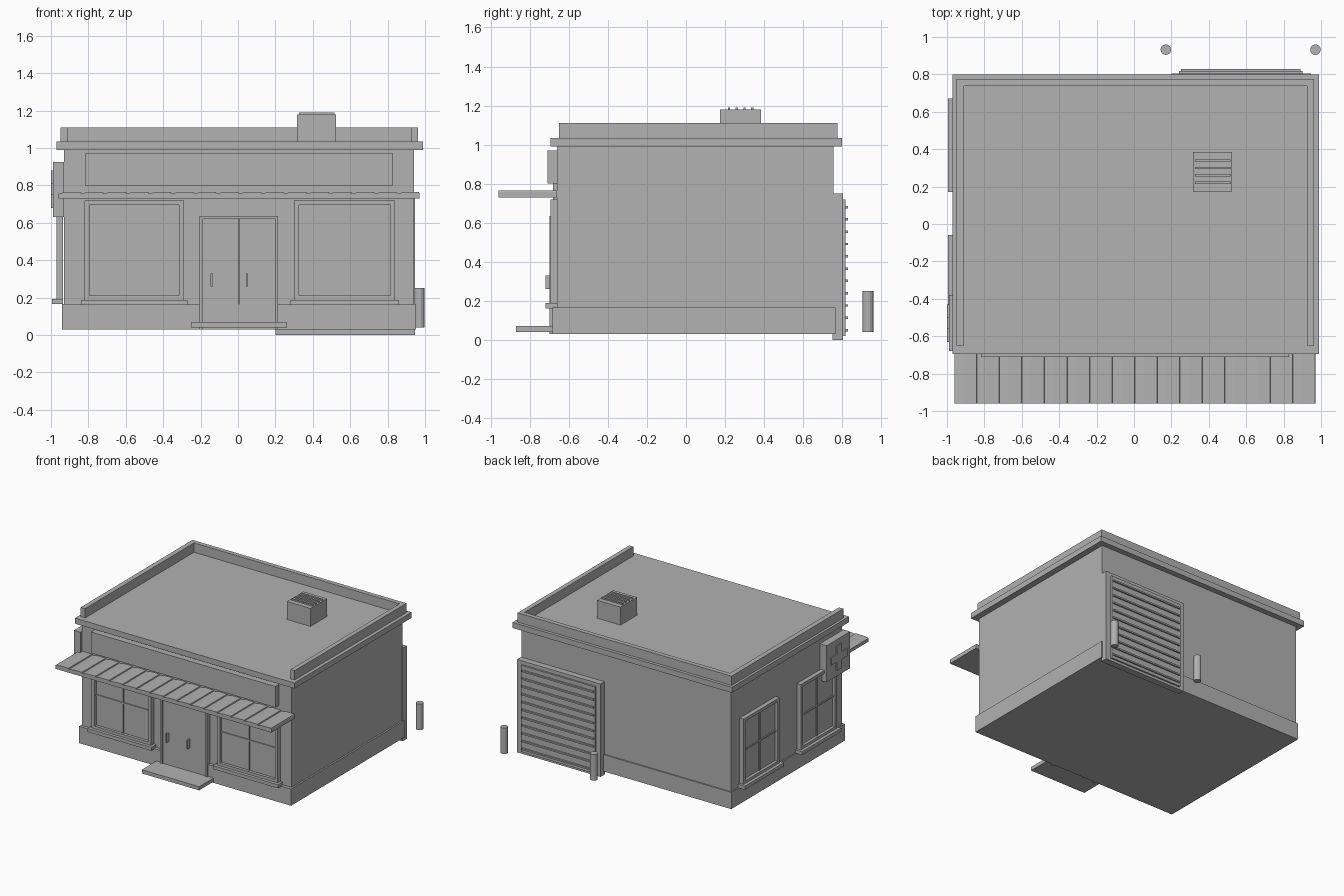
import bpy, bmesh, math

old = bpy.data.objects.get("Cube")
if old:
    bpy.data.objects.remove(old, do_unlink=True)

grey = bpy.data.materials.new("plain_grey")
grey.use_nodes = True
GREY = (0.445, 0.445, 0.445, 1)
grey.diffuse_color = GREY
grey.node_tree.nodes["Principled BSDF"].inputs["Base Color"].default_value = GREY


def finish(name, bm):
    bmesh.ops.recalc_face_normals(bm, faces=bm.faces)
    mesh = bpy.data.meshes.new(name)
    bm.to_mesh(mesh)
    bm.free()
    mesh.materials.append(grey)
    obj = bpy.data.objects.new(name, mesh)
    bpy.context.scene.collection.objects.link(obj)
    return obj


def add_box(bm, x, y, z):
    """Add a box from (min, max) ranges."""
    verts = bmesh.ops.create_cube(bm, size=1)["verts"]
    for v in verts:
        v.co = [(a + b) / 2 + c * (b - a) for c, (a, b) in zip(v.co, (x, y, z))]


def boxes(name, *ranges):
    bm = bmesh.new()
    for r in ranges:
        add_box(bm, *r)
    return finish(name, bm)


def extrude_profile(name, points, y0, y1):
    """Sweep an x-z outline along y."""
    bm = bmesh.new()
    face = bm.faces.new([bm.verts.new((px, y0, pz)) for px, pz in points])
    new = bmesh.ops.extrude_face_region(bm, geom=[face])["geom"]
    bmesh.ops.translate(bm, verts=[v for v in new if isinstance(v, bmesh.types.BMVert)],
                        vec=(0, y1 - y0, 0))
    return finish(name, bm)


def window(name, u, z, wall, out, along_x):
    """Framed four-pane window with a sill; u runs along the wall, out is outward."""
    def place(ur, depth, zr):
        d = tuple(sorted((wall, wall + out * depth)))
        return (ur, d, zr) if along_x else (d, ur, zr)
    (a, b), (lo, hi) = u, z
    w, mid, centre = 0.025, (a + b) / 2, (lo + hi) / 2
    boxes(name + "_frame",
          place((a, a + w), 0.035, z), place((b - w, b), 0.035, z),
          place((a + w, b - w), 0.035, (hi - w, hi)),
          place((a + w, b - w), 0.035, (lo, lo + w)))
    boxes(name + "_glass", place((a + w, b - w), 0.012, (lo + w, hi - w)))
    boxes(name + "_bars",
          place((mid - 0.006, mid + 0.006), 0.02, (lo + w, hi - w)),
          place((a + w, b - w), 0.02, (centre - 0.006, centre + 0.006)))
    boxes(name + "_sill", place((a - 0.02, b + 0.02), 0.06, (lo - 0.025, lo + 0.003)))


# Main building
boxes("walls", ((-0.93, 0.94), (-0.66, 0.755), (0.03, 1.0)))
boxes("plinth", ((-0.94, 0.953), (-0.685, 0.765), (0.03, 0.165)))
boxes("cornice", ((-0.97, 0.99), (-0.695, 0.80), (0.99, 1.035)))
boxes("parapet",
      ((-0.95, -0.91), (-0.65, 0.775), (1.035, 1.11)),
      ((0.925, 0.962), (-0.65, 0.775), (1.035, 1.11)),
      ((-0.91, 0.925), (0.738, 0.775), (1.035, 1.11)))

# Rooftop vent with slats
boxes("roof_vent", ((0.315, 0.525), (0.175, 0.385), (1.035, 1.18)))
boxes("roof_vent_slats",
      *[((0.325, 0.515), (y - 0.006, y + 0.006), (1.18, 1.19))
        for y in (0.22, 0.26, 0.30, 0.34)])

# Front fascia board and ribbed awning
boxes("fascia_board", ((-0.817, 0.83), (-0.71, -0.66), (0.80, 0.97)))
RIBS = 16
pitch = 1.93 / RIBS
top = []
for i in range(RIBS):
    x = -0.96 + i * pitch
    top += [(x, 0.757), (x + pitch * 0.4, 0.765), (x + pitch * 0.98, 0.765)]
extrude_profile("awning", [(0.97, 0.73), (-0.96, 0.73)] + top + [(0.97, 0.757)],
                -0.96, -0.66)

# Windows on the front and on the right wall
window("front_window_right", (-0.82, -0.29), (0.185, 0.72), -0.66, -1, True)
window("front_window_left", (0.30, 0.84), (0.185, 0.72), -0.66, -1, True)
window("side_window_back", (0.19, 0.65), (0.19, 0.72), -0.935, -1, False)
window("side_window_front", (-0.54, -0.08), (0.19, 0.72), -0.935, -1, False)

# Double front door
boxes("door_frame",
      ((-0.205, -0.187), (-0.70, -0.66), (0.03, 0.635)),
      ((0.197, 0.213), (-0.70, -0.66), (0.03, 0.635)),
      ((-0.187, 0.197), (-0.70, -0.66), (0.62, 0.635)))
boxes("door_leaves",
      ((-0.187, 0.003), (-0.69, -0.66), (0.04, 0.62)),
      ((0.007, 0.197), (-0.69, -0.66), (0.04, 0.62)))
boxes("door_handles", *[((x - 0.006, x + 0.006), (-0.72, -0.69), (0.26, 0.33))
                        for x in (-0.14, 0.048)])
boxes("door_step", ((-0.25, 0.262), (-0.87, -0.66), (0.04, 0.07)))

# Side sign with a raised cross
boxes("side_sign", ((-0.99, -0.93), (-0.68, -0.38), (0.63, 0.925)))
boxes("side_sign_cross",
      ((-1.0, -0.99), (-0.56, -0.50), (0.68, 0.88)),
      ((-1.0, -0.99), (-0.63, -0.56), (0.75, 0.81)),
      ((-1.0, -0.99), (-0.50, -0.43), (0.75, 0.81)))

# Rear loading door
boxes("loading_door_frame", ((0.2, 0.945), (0.75, 0.805), (0.0, 0.75)))
boxes("loading_door", ((0.24, 0.90), (0.80, 0.818), (0.02, 0.72)))
boxes("loading_door_ribs",
      *[((0.25, 0.89), (0.818, 0.83), (z - 0.006, z + 0.006))
        for z in [0.05 + 0.063 * i for i in range(11)]])

# Bollards guarding the loading door
for side, x in (("left", 0.97), ("right", 0.17)):
    bm = bmesh.new()
    bmesh.ops.create_cone(bm, cap_ends=True, segments=16, radius1=0.028,
                          radius2=0.028, depth=0.21)
    bmesh.ops.translate(bm, verts=bm.verts, vec=(x, 0.932, 0.145))
    finish("bollard_" + side, bm)
